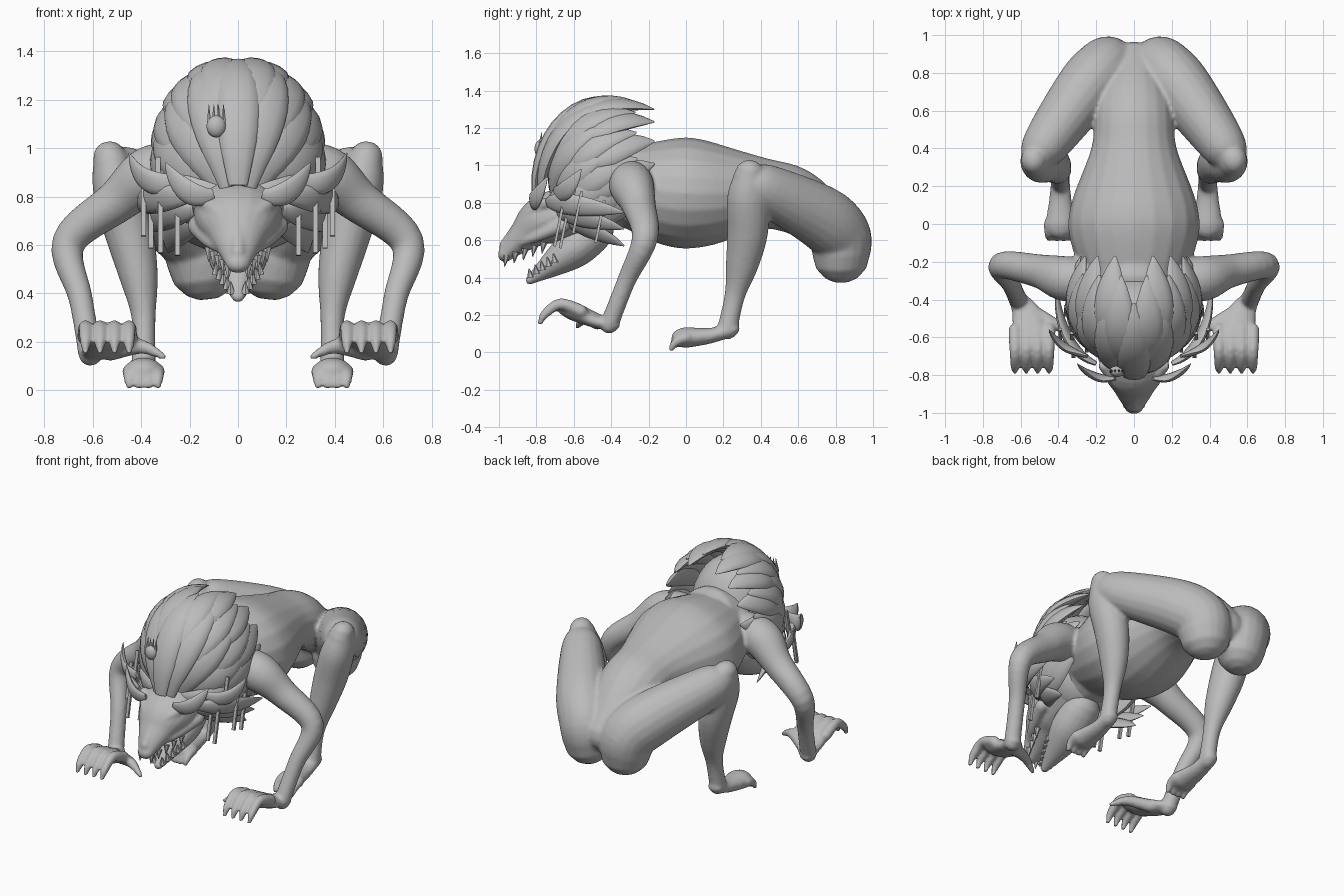
import bpy, bmesh, math
from mathutils import Vector, Matrix

default_cube = bpy.data.objects.get("Cube")
if default_cube:
    bpy.data.objects.remove(default_cube, do_unlink=True)

GREY = (.5, .5, .5, 1)
stone = bpy.data.materials.new("stone_grey")
stone.use_nodes = True
stone.diffuse_color = GREY
stone.node_tree.nodes["Principled BSDF"].inputs["Base Color"].default_value = GREY

MANE_CENTRE = Vector((0, -.4, .9))
FORWARD, UPWARD = Vector((0, 1, 0)), Vector((0, 0, 1))


def spline(points, steps=6):
    """Smooth interpolation through rows of numbers."""
    rows = []
    last = len(points) - 1
    for i in range(last):
        before, start, end, after = (points[max(0, min(last, i + k))] for k in (-1, 0, 1, 2))
        for step in range(steps):
            t = step / steps
            row = []
            for p, q, r, s in zip(before, start, end, after):
                slope_in, slope_out = (r - p) / 2, (s - q) / 2
                bend = 3 * (r - q) - 2 * slope_in - slope_out
                twist = 2 * (q - r) + slope_in + slope_out
                row.append(q + t * (slope_in + t * (bend + t * twist)))
            rows.append(row)
    rows.append(points[last])
    return rows


def dome(row, neighbour):
    """Shrinking rings that round off the end of a limb."""
    end, radius = Vector(row[:3]), row[3]
    outward = (end - Vector(neighbour[:3])).normalized()
    turns = [math.radians(angle) for angle in (30, 55, 75)]
    return [(*(end + outward * radius * math.sin(a)), radius * math.cos(a)) for a in turns]


def loft(bm, rows, up=None, wide=1, flat=1, mirror=True, sides=20):
    """Skin elliptical rings along rows of x, y, z, radius; up defaults to outward from the mane."""
    for sign in ((1, -1) if mirror else (1,)):
        rings = []
        for i, row in enumerate(rows):
            centre = Vector(row[:3])
            before, after = rows[max(i - 1, 0)], rows[min(i + 1, len(rows) - 1)]
            tangent = (Vector(after[:3]) - Vector(before[:3])).normalized()
            side = tangent.cross(up if up else centre - MANE_CENTRE).normalized()
            lift = side.cross(tangent)
            ring = []
            for k in range(sides):
                angle = math.tau * k / sides
                spot = centre + row[3] * (side * wide * math.cos(angle) + lift * flat * math.sin(angle))
                ring.append(bm.verts.new((spot.x * sign, spot.y, spot.z)))
            rings.append(ring)
        for lower, upper in zip(rings, rings[1:]):
            for k in range(sides):
                following = (k + 1) % sides
                bm.faces.new((lower[k], lower[following], upper[following], upper[k]))
        bm.faces.new(rings[0])
        bm.faces.new(rings[-1])


def limb(bm, points, up=UPWARD, **shape):
    rows = spline(points)
    rows = dome(rows[0], rows[1])[::-1] + rows + dome(rows[-1], rows[-2])
    loft(bm, rows, up, **shape)


def leaf(bm, path, width, mirror=True):
    """Pointed, cushioned feather along a path of points."""
    rows, last = [], len(path) - 1
    for i, point in enumerate(path):
        swell = max(math.sin(math.pi * (.1 + .9 * i / last)), .02) ** .7
        rows.append((*point, width * swell))
    loft(bm, rows, flat=.4, mirror=mirror, sides=12)


def curved_path(base, middle, tip, steps=10):
    base, middle, tip = Vector(base), Vector(middle), Vector(tip)
    fractions = [i / steps for i in range(steps + 1)]
    return [base.lerp(middle, t).lerp(middle.lerp(tip, t), t) for t in fractions]


def spike(bm, base, offset, radius):
    base, axis = Vector(base), Vector(offset)
    turn = axis.to_track_quat('Z', 'Y').to_matrix().to_4x4()
    bmesh.ops.create_cone(bm, cap_ends=True, segments=6, radius1=radius, radius2=radius / 9,
                          depth=axis.length, matrix=Matrix.Translation(base + axis / 2) @ turn)


def ball(bm, centre, size):
    bmesh.ops.create_uvsphere(bm, u_segments=24, v_segments=16, radius=1,
                              matrix=Matrix.Translation(centre) @ Matrix.Diagonal((*size, 1)))


def finish(bm, name, voxel=None):
    """Make the object; a voxel size fuses overlapping limbs into one skin."""
    bmesh.ops.recalc_face_normals(bm, faces=bm.faces[:])
    mesh = bpy.data.meshes.new(name)
    bm.to_mesh(mesh)
    bm.free()
    mesh.materials.append(stone)
    for face in mesh.polygons:
        face.use_smooth = True
    obj = bpy.data.objects.new(name, mesh)
    bpy.context.collection.objects.link(obj)
    if voxel:
        fuse = obj.modifiers.new("fuse", 'REMESH')
        fuse.mode, fuse.voxel_size, fuse.use_smooth_shade = 'VOXEL', voxel, True
        obj.modifiers.new("soften", 'SMOOTH').iterations = 4
    else:
        mesh.set_sharp_from_angle(angle=math.radians(40))


# Torso and neck
bm = bmesh.new()
limb(bm, [(0, -.4, .9, .2), (0, -.1, .86, .31), (0, .1, .85, .31), (0, .4, .85, .21),
          (0, .6, .8, .19), (0, .84, .62, .13)], wide=1.08, flat=.92, mirror=False)
limb(bm, [(0, -.6, .76, .13), (0, -.3, .9, .24)], mirror=False)

# Thigh, shin and hind foot
limb(bm, [(.14, .83, .53, .16), (.16, .82, .63, .17), (.26, .71, .73, .17),
          (.47, .42, .88, .13), (.52, .33, .93, .08)], up=Vector((1, .9, 0)), flat=.95)
limb(bm, [(.53, .34, .96, .07), (.5, .33, .83, .1), (.45, .33, .65, .1), (.41, .3, .47, .08),
          (.39, .26, .3, .05), (.39, .22, .12, .05)], up=FORWARD, flat=1.1)
limb(bm, [(.39, .24, .12, .05), (.39, .13, .09, .06), (.39, 0, .08, .08)], flat=.7)
for toe in range(4):
    x = .33 + .04 * toe
    limb(bm, [(x, 0, .08, .03), (x, -.05, .06, .025), (x, -.08, .02, .016)])

# Arm, hand, fingers and thumb
limb(bm, [(.2, -.3, .93, .1), (.36, -.29, .89, .12), (.5, -.25, .78, .09), (.7, -.22, .61, .07),
          (.65, -.32, .38, .05), (.61, -.41, .15, .05)], up=FORWARD)
limb(bm, [(.61, -.4, .15, .05), (.57, -.48, .17, .08), (.54, -.6, .22, .1)], flat=.5)
for finger in range(4):
    x = .45 + .06 * finger
    limb(bm, [(x, -.56, .22, .035), (x, -.67, .26, .03), (x, -.75, .21, .025), (x, -.78, .16, .015)])
limb(bm, [(.53, -.47, .16, .04), (.4, -.54, .18, .03), (.31, -.58, .14, .015)])
finish(bm, "body", voxel=.012)

# Skull with brow, cheek and nose ridges
bm = bmesh.new()
limb(bm, [(0, -.5, .78, .17), (0, -.75, .71, .16), (0, -.87, .62, .1), (0, -.96, .53, .05)],
     wide=1.1, flat=.85, mirror=False)
limb(bm, [(.04, -.89, .7, .02), (.09, -.84, .74, .03), (.16, -.75, .8, .03)])
limb(bm, [(.06, -.9, .58, .02), (.12, -.8, .62, .03), (.17, -.66, .68, .04)])
limb(bm, [(0, -.82, .77, .04), (0, -.97, .57, .03)], mirror=False)
finish(bm, "skull", voxel=.01)

# Lower jaw
bm = bmesh.new()
limb(bm, [(0, -.5, .63, .12), (0, -.62, .54, .12), (0, -.83, .39, .03)], flat=.85, mirror=False)
finish(bm, "lower_jaw", voxel=.01)

# Teeth along both jaws
bm = bmesh.new()
for side in (-1, 1):
    for tooth in range(5):
        t = tooth / 4
        upper = (side * (.04 + .08 * t), -.96 + .2 * t, .52 + .07 * t)
        lower = (side * (.03 + .06 * t), -.83 + .13 * t, .4 + .08 * t)
        spike(bm, upper, offset=(0, -.01, -.06), radius=.02)
        spike(bm, lower, offset=(0, -.01, .05), radius=.02)
finish(bm, "teeth")

# Mane: a core dome covered by rows of swept feathers
bm = bmesh.new()
ball(bm, centre=(0, -.5, .95), size=(.26, .24, .32))
finish(bm, "mane_core")


def mane_point(degrees, u, lift=1):
    """Point on the mane dome; u runs from the face to the nape, and flanks sit further back."""
    angle = math.radians(degrees) * (1 - u / 4)
    bulge = math.sin(math.pi * .72 * u)
    across = (.08 + .25 * bulge) * math.sin(angle)
    above = (.05 + .34 * bulge) * math.cos(angle)
    flank = .14 * (1 - u) * math.sin(angle) ** 2
    return across * lift, flank - .81 + .64 * u ** 1.7, .8 + .2 * u ** .6 + above * lift


for name, first, start, end in (("front", 0, 0, .75), ("middle", 16, .25, .9), ("back", 28, .45, 1)):
    bm = bmesh.new()
    for feather in range(5):
        degrees = first + 30 * feather
        path = []
        for i in range(11):
            t = i / 10
            path.append(mane_point(degrees, start + (end - start) * t, lift=.93 + .1 * t))
        leaf(bm, path, width=.09, mirror=degrees > 0)
    finish(bm, "mane_feathers_" + name)

# Upturned brow leaves
bm = bmesh.new()
leaf(bm, curved_path((.1, -.82, .81), (.22, -.83, .77), (.3, -.74, .94)), width=.05)
leaf(bm, curved_path((.25, -.7, .87), (.4, -.66, .81), (.45, -.56, .98)), width=.05)
finish(bm, "brow_leaves")

# Collar feathers drooping back in tiers
bm = bmesh.new()
for tier in range(3):
    drop = .06 * tier
    leaf(bm, curved_path((.2 - drop / 3, -.74 + drop, .8 - drop), (.4 - drop, -.66 + drop, .8 - drop),
                         (.41 - drop, -.33, .75 - drop * 1.5)), width=.06)
finish(bm, "collar_feathers")

# Hanging tassel strips
bm = bmesh.new()
for x, y, z in ((.33, -.6, .85), (.39, -.58, .75), (.32, -.68, .68), (.36, -.46, .7), (.25, -.65, .67)):
    for side in (-1, 1):
        place = Matrix.Translation((x * side, y, z)) @ Matrix.Rotation(-.2, 4, 'X')
        bmesh.ops.create_cube(bm, size=1, matrix=place @ Matrix.Diagonal((.02, .015, .23, 1)))
finish(bm, "tassels")

# Small clawed charm pinned on the mane
bm = bmesh.new()
ball(bm, centre=(-.09, -.78, 1.09), size=(.04, .03, .045))
for claw in range(4):
    spike(bm, (-.12 + .02 * claw, -.78, 1.11), offset=(0, .01, .07), radius=.01)
finish(bm, "mane_charm")
